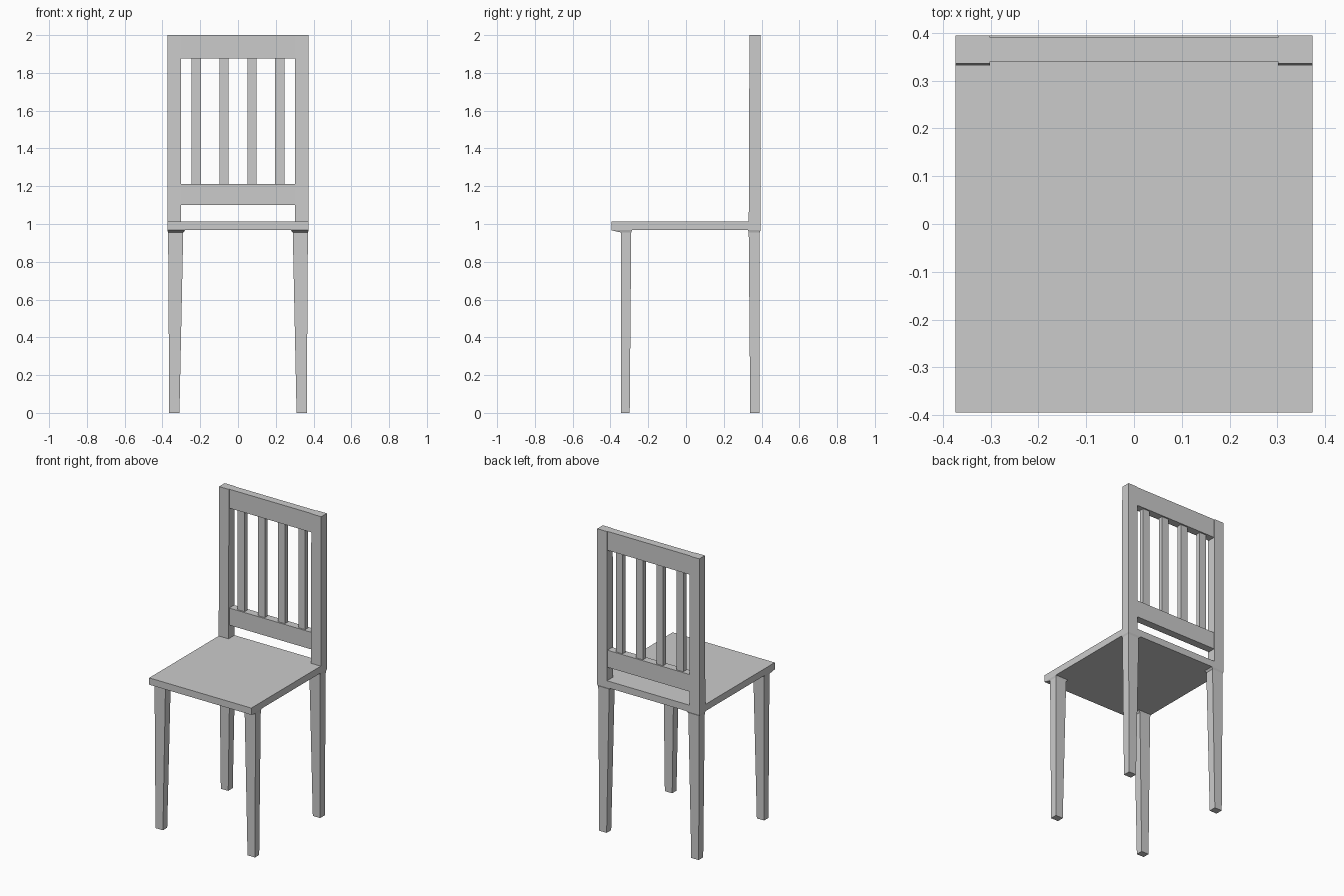
import bpy

if "Cube" in bpy.data.objects:
    bpy.data.objects.remove(bpy.data.objects["Cube"])


def loft(name, rings, mirror=False):
    """Solid through stacked rectangles (x0, x1, y0, y1, z), lowest first."""
    verts, faces = [], []
    for x0, x1, y0, y1, z in rings:
        verts += [(x0, y0, z), (x1, y0, z), (x1, y1, z), (x0, y1, z)]
    for r in range(len(rings) - 1):
        a = 4 * r
        for i in range(4):
            j = (i + 1) % 4
            faces.append((a + i, a + j, a + 4 + j, a + 4 + i))
    n = len(verts)
    faces += [(3, 2, 1, 0), (n - 4, n - 3, n - 2, n - 1)]
    mesh = bpy.data.meshes.new(name)
    mesh.from_pydata(verts, [], faces)
    obj = bpy.data.objects.new(name, mesh)
    bpy.context.collection.objects.link(obj)
    if mirror:
        obj.modifiers.new("mirror", 'MIRROR').use_axis[0] = True
    return obj


def box(name, x0, x1, y0, y1, z0, z1, mirror=False):
    return loft(name, [(x0, x1, y0, y1, z0), (x0, x1, y0, y1, z1)], mirror)


# Seat board
box("seat", -0.374, 0.374, -0.395, 0.395, 0.967, 1.012)

# Tapered legs with a shallow flare under the seat
loft("front_leg", [(0.310, 0.364, -0.343, -0.298, 0.0),
                   (0.290, 0.370, -0.345, -0.290, 0.955),
                   (0.280, 0.374, -0.395, -0.286, 0.967)], mirror=True)
loft("back_leg", [(0.310, 0.364, 0.340, 0.388, 0.0),
                  (0.290, 0.370, 0.332, 0.390, 0.955),
                  (0.280, 0.374, 0.328, 0.395, 0.967)], mirror=True)

# Back posts
loft("back_post", [(0.302, 0.374, 0.332, 0.395, 1.012),
                   (0.302, 0.374, 0.336, 0.395, 2.0)], mirror=True)

# Cross rails between the posts
box("top_rail", -0.302, 0.302, 0.340, 0.391, 1.875, 2.0)
box("lower_rail", -0.302, 0.302, 0.340, 0.391, 1.10, 1.213)

# Upright slats
for name, x in (("inner_slat", 0.074), ("outer_slat", 0.222)):
    box(name, x - 0.025, x + 0.025, 0.350, 0.381, 1.213, 1.875, mirror=True)
